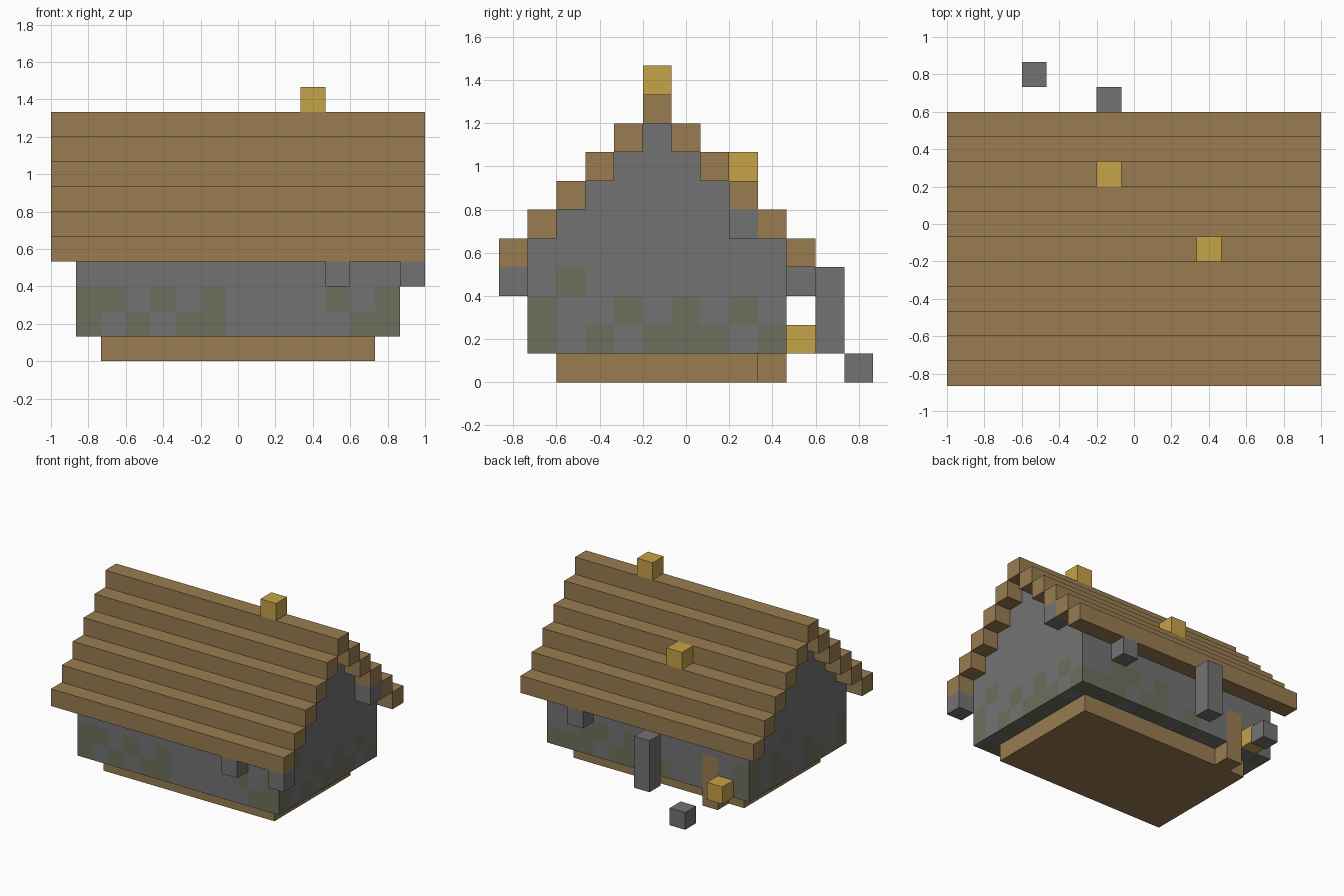
import bpy
import bmesh

cube = bpy.data.objects.get("Cube")
if cube:
    bpy.data.objects.remove(cube, do_unlink=True)

U = 2 / 15                        # edge of one block
ORIGIN = (-7.5, -6.5, 0)          # grid corner, in blocks


def material(name, colour):
    mat = bpy.data.materials.new(name)
    mat.use_nodes = True
    mat.diffuse_color = (*colour, 1)
    mat.node_tree.nodes["Principled BSDF"].inputs["Base Color"].default_value = (*colour, 1)
    return mat


STONE = material("grey stone", (0.171, 0.171, 0.171))
MOSS = material("mossy stone", (0.150, 0.162, 0.107))
WOOD = material("brown planks", (0.319, 0.202, 0.082))
GOLD = material("golden block", (0.565, 0.366, 0.065))


def blocks(name, cells, mats, pick=lambda cell: 0):
    """Join grid cells into one shell, coloured cell by cell."""
    cells = set(cells)
    bm = bmesh.new()
    corners = {}

    def corner(point):
        if point not in corners:
            corners[point] = bm.verts.new([(p + o) * U for p, o in zip(point, ORIGIN)])
        return corners[point]

    for cell in sorted(cells):
        for axis in range(3):
            for side in (0, 1):
                neighbour = list(cell)
                neighbour[axis] += 2 * side - 1
                if tuple(neighbour) in cells:
                    continue
                quad = []
                for a, b in ((0, 0), (1, 0), (1, 1), (0, 1)):
                    point = list(cell)
                    point[axis] += side
                    point[(axis + 1) % 3] += a
                    point[(axis + 2) % 3] += b
                    quad.append(corner(tuple(point)))
                face = bm.faces.new(quad if side else quad[::-1])
                face.material_index = pick(cell)
    mesh = bpy.data.meshes.new(name)
    bm.to_mesh(mesh)
    bm.free()
    for mat in mats:
        mesh.materials.append(mat)
    obj = bpy.data.objects.new(name, mesh)
    bpy.context.collection.objects.link(obj)
    return obj


def box(name, low, size, mat):
    """One plain box given in grid blocks."""
    bm = bmesh.new()
    bmesh.ops.create_cube(bm, size=1)
    for v in bm.verts:
        v.co = [(l + o + (c + 0.5) * s) * U for l, o, c, s in zip(low, ORIGIN, v.co, size)]
    mesh = bpy.data.meshes.new(name)
    bm.to_mesh(mesh)
    bm.free()
    mesh.materials.append(mat)
    obj = bpy.data.objects.new(name, mesh)
    bpy.context.collection.objects.link(obj)


# Moss patches on each wall, rows from the bottom up
moss = set()


def grow(rows, place):
    for k, row in enumerate(rows, 1):
        moss.update(place(n, k) for n, mark in enumerate(row, 1) if mark == "#")


grow(("#.#.##.....##", "##.#.#....#.#"), lambda n, k: (n, 1, k))
grow(("#....#.##.###", "#......#.##.."), lambda n, k: (n, 9, k))
grow(("#.#.###.#", "#..#.#.#.", ".#......."), lambda n, k: (13, n, k))
grow(("#.##.##.#", "#..#..#.#", ".....#..."), lambda n, k: (1, n, k))

# Walls with stepped gables and a plank doorway in the back
RIDGE = 5
door = {(3, 9, 1), (3, 9, 2)}
walls = [(i, j, k) for i in range(1, 14) for j in range(1, 10)
         for k in range(1, 9 - abs(j - RIDGE))]
blocks("walls", walls, (STONE, MOSS, WOOD),
       lambda c: 2 if c in door else 1 if c in moss else 0)

# Plank floor and doorstep
box("floor", (2, 2, 0), (11, 7, 1), WOOD)
box("doorstep", (3, 9, 0), (1, 1, 1), WOOD)

# Stepped roof beams
for j in range(11):
    box("roof_beam", (0, j, 9 - abs(j - RIDGE)), (15, 1, 1), WOOD)

# Stone blocks under the eaves
for spot in ((14, 0, 3), (11, 0, 3), (11, 10, 3), (14, 8, 5)):
    box("eave_block", spot, (1, 1, 1), STONE)

# Loose stones behind the house
box("back_pillar", (6, 11, 1), (1, 1, 3), STONE)
box("ground_stone", (3, 12, 0), (1, 1, 1), STONE)

# Golden blocks on the roof and beside the door
for name, spot in (("ridge_lamp", (10, 5, 10)), ("roof_lamp", (6, 8, 7)),
                   ("door_lamp", (2, 10, 1))):
    box(name, spot, (1, 1, 1), GOLD)
